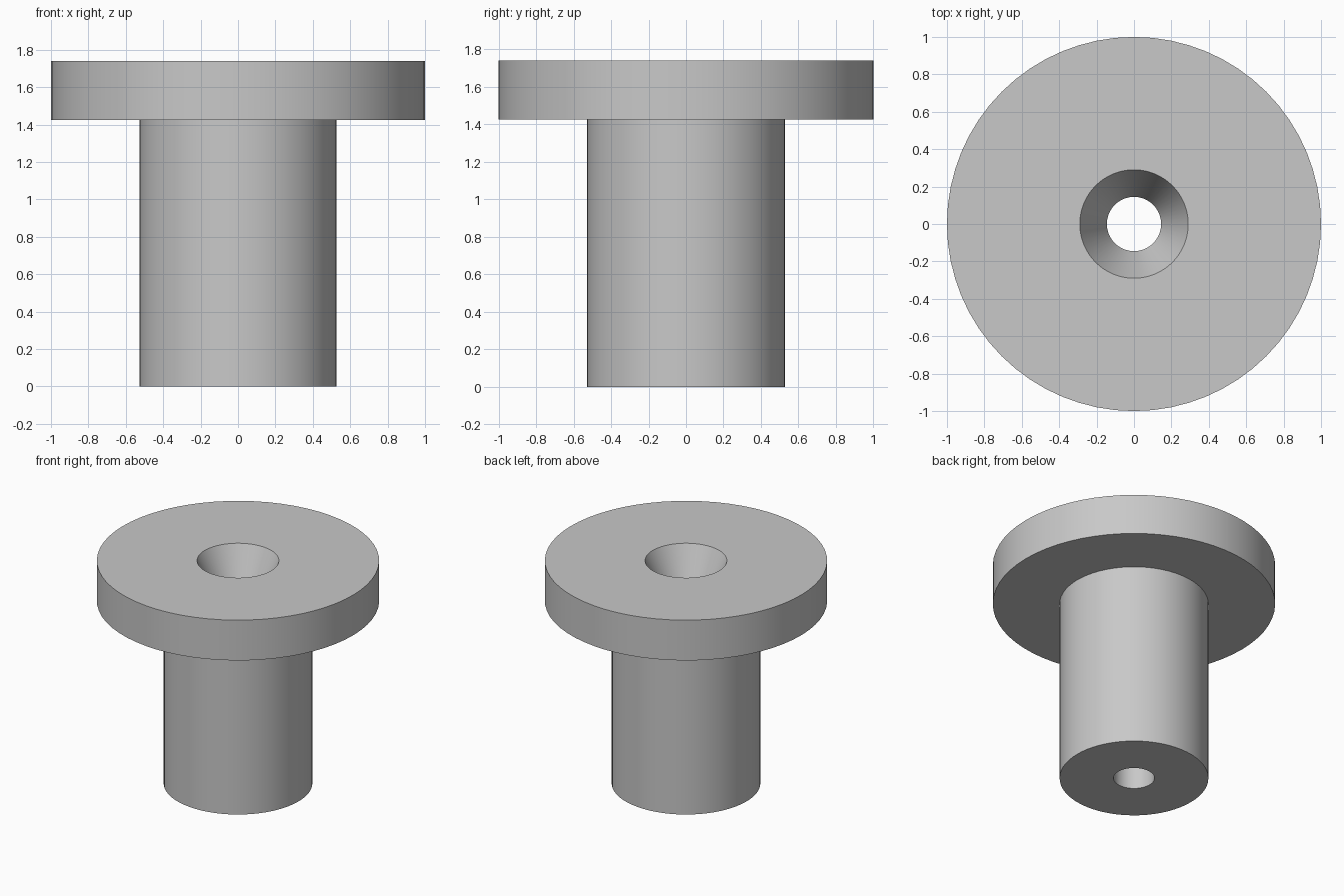
import bpy
import bmesh
import math

cube = bpy.data.objects.get("Cube")
if cube:
    bpy.data.objects.remove(cube, do_unlink=True)

HEIGHT = 1.74
FLANGE_BOTTOM = 1.425
FLANGE_R, SHAFT_R = 1.0, 0.527
HOLE_R, SINK_R = 0.145, 0.29
SEGMENTS = 64

# Single plain grey
grey = bpy.data.materials.new("plain_grey")
grey.use_nodes = True
colour = (0.58, 0.58, 0.58, 1)
grey.diffuse_color = colour
grey.node_tree.nodes["Principled BSDF"].inputs["Base Color"].default_value = colour

# Closed wall section: shaft, flange, countersink, through hole
profile = [
    (HOLE_R, 0),
    (SHAFT_R, 0),
    (SHAFT_R, FLANGE_BOTTOM),
    (FLANGE_R, FLANGE_BOTTOM),
    (FLANGE_R, HEIGHT),
    (SINK_R, HEIGHT),
    (HOLE_R, FLANGE_BOTTOM),
]

# Revolve the section around the vertical axis
bm = bmesh.new()
verts = [bm.verts.new((r, 0, z)) for r, z in profile]
edges = [bm.edges.new((v, verts[(i + 1) % len(verts)])) for i, v in enumerate(verts)]
bmesh.ops.spin(bm, geom=verts + edges, cent=(0, 0, 0), axis=(0, 0, 1),
               angle=math.tau, steps=SEGMENTS, use_merge=True)
bmesh.ops.remove_doubles(bm, verts=bm.verts, dist=0.0001)
bmesh.ops.recalc_face_normals(bm, faces=bm.faces)

mesh = bpy.data.meshes.new("flanged_bushing")
bm.to_mesh(mesh)
bm.free()
mesh.materials.append(grey)

bushing = bpy.data.objects.new("flanged_bushing", mesh)
bpy.context.collection.objects.link(bushing)

# Smooth round walls, crisp rims (including the shallow countersink edge)
bpy.ops.object.select_all(action="DESELECT")
bushing.select_set(True)
bpy.context.view_layer.objects.active = bushing
bpy.ops.object.shade_smooth_by_angle(angle=math.radians(20))
